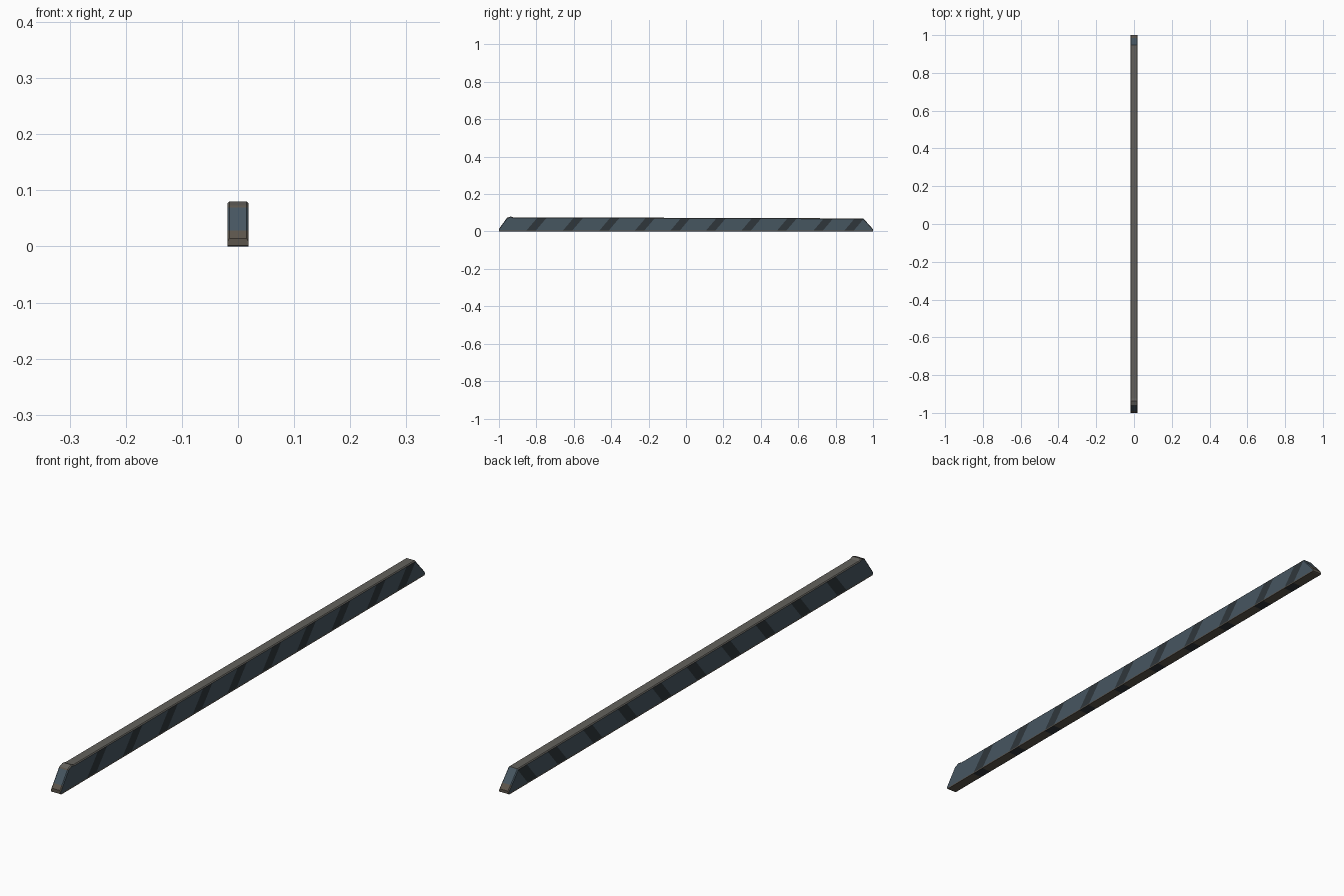
import bpy, bmesh
from mathutils import Vector

if "Cube" in bpy.data.objects:
    bpy.data.objects.remove(bpy.data.objects["Cube"])

HALF_W = 0.0185
# Side outline of the bar (y, z), with sloping ends and a small front lip
PROFILE = [(-1, 0.002), (-0.996, 0), (0.996, 0), (1, 0.002), (1, 0.012), (0.948, 0.070),
           (-0.925, 0.076), (-0.938, 0.080), (-0.957, 0.073), (-1, 0.014)]
STRIPES = [-0.80, -0.605, -0.41, -0.22, -0.03, 0.16, 0.35, 0.54, 0.735, 0.90]
LEAN, STRIPE_W = 0.85, 0.05   # y shift per unit z, stripe width


def material(name, rgb):
    m = bpy.data.materials.new(name)
    m.diffuse_color = (*rgb, 1)
    m.use_nodes = True
    m.node_tree.nodes["Principled BSDF"].inputs["Base Color"].default_value = m.diffuse_color
    return m


mats = [material("blue steel", (0.062, 0.092, 0.118)),
        material("dark steel", (0.028, 0.037, 0.044)),
        material("worn grey", (0.125, 0.120, 0.108)),
        material("brown edge", (0.105, 0.090, 0.072))]

# Bar body: extruded outline
bm = bmesh.new()
face = bm.faces.new([bm.verts.new((-HALF_W, y, z)) for y, z in PROFILE])
ext = bmesh.ops.extrude_face_region(bm, geom=[face])
bmesh.ops.translate(bm, vec=(2 * HALF_W, 0, 0),
                    verts=[g for g in ext["geom"] if isinstance(g, bmesh.types.BMVert)])
bmesh.ops.recalc_face_normals(bm, faces=bm.faces)

# Chamfer the long edges round both sides
rim = [e for e in bm.edges if abs(e.verts[0].co.x - e.verts[1].co.x) < 1e-6
       and min(v.co.z for v in e.verts) > 0.011]
bmesh.ops.bevel(bm, geom=rim, offset=0.003, segments=1, affect='EDGES', clamp_overlap=True)


def cut(co, no):
    bmesh.ops.bisect_plane(bm, geom=bm.verts[:] + bm.edges[:] + bm.faces[:],
                           plane_co=co, plane_no=no)


# Cut lines for the slanted stripes and the coloured bands
for y in STRIPES:
    for s in (-0.5, 0.5):
        cut((0, y + s * STRIPE_W, 0.038), Vector((0, 1, -LEAN)))
for z in (0.004, 0.028, 0.069):
    cut((0, 0, z), (0, 0, 1))
for y in (-0.92, 0.945):
    cut((0, y, 0), (0, 1, 0))

# Colour by direction and place
for f in bm.faces:
    c, n = f.calc_center_median(), f.normal
    lean_y = c.y - LEAN * (c.z - 0.038)
    striped = any(abs(lean_y - y) < STRIPE_W / 2 for y in STRIPES)
    if abs(n.x) > 0.9:
        f.material_index = 3 if c.z < 0.004 else (1 if striped else 0)
    elif n.z < -0.5:
        f.material_index = 1 if striped else 3
    elif abs(n.y) > 0.4:
        f.material_index = 0 if 0.028 < c.z < 0.069 else 3
    elif n.z > 0.4:
        f.material_index = 2
    else:
        f.material_index = 3

me = bpy.data.meshes.new("striped_bar")
bm.to_mesh(me)
bm.free()
for m in mats:
    me.materials.append(m)
bpy.context.collection.objects.link(bpy.data.objects.new("striped_bar", me))
